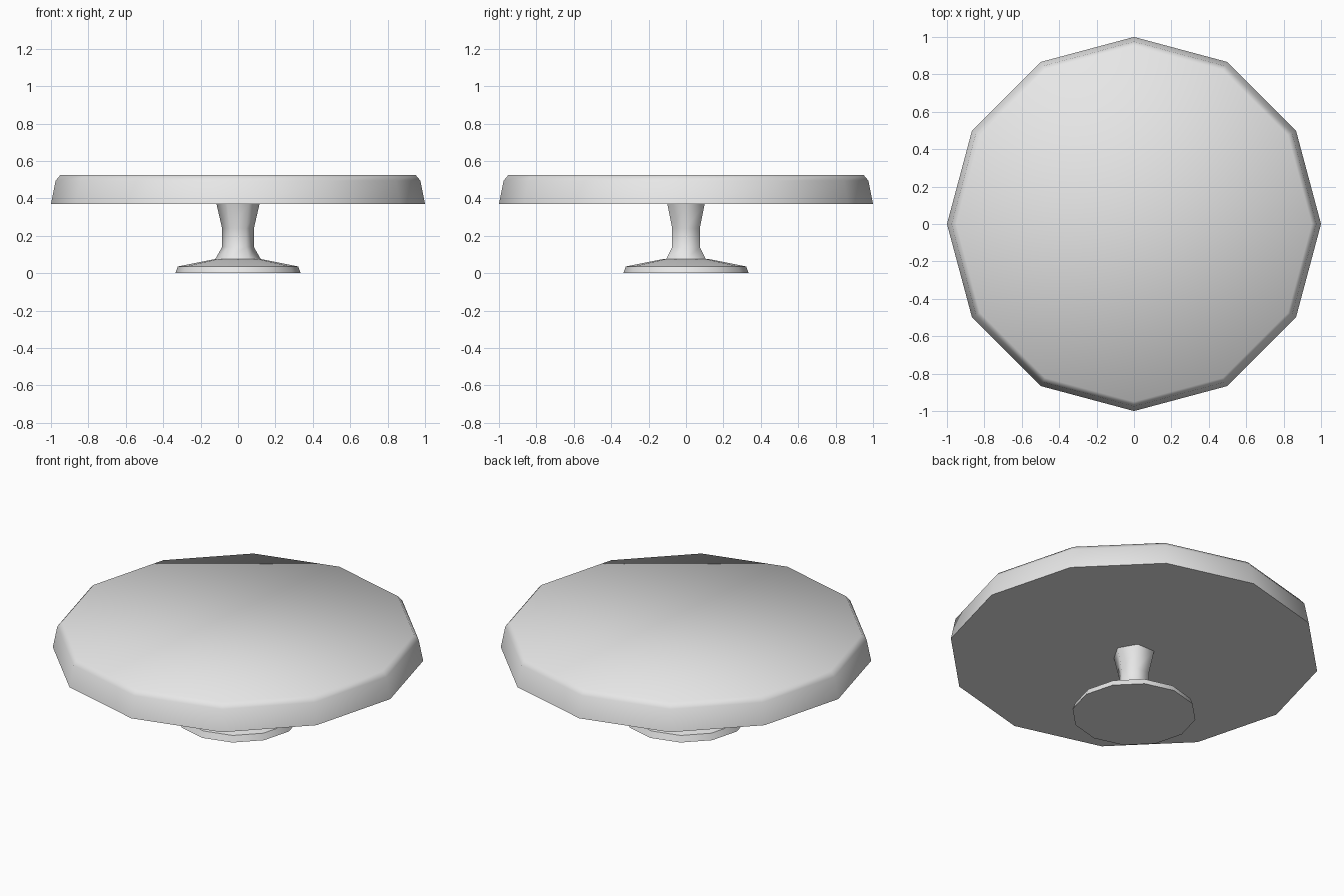
import bpy, bmesh
from math import cos, sin, pi, radians

if "Cube" in bpy.data.objects:
    bpy.data.objects.remove(bpy.data.objects["Cube"], do_unlink=True)

grey = bpy.data.materials.new("light grey")
grey.use_nodes = True
colour = (0.8, 0.8, 0.8, 1)
grey.diffuse_color = colour
grey.node_tree.nodes["Principled BSDF"].inputs["Base Color"].default_value = colour


def lathe(name, profile, sides, smooth_angle):
    """Closed solid of revolution from (radius, height) points, bottom to top."""
    bm = bmesh.new()
    rings = [[bm.verts.new((r * cos(2 * pi * i / sides), r * sin(2 * pi * i / sides), z))
              for i in range(sides)] for r, z in profile]
    for low, high in zip(rings, rings[1:]):
        for i in range(sides):
            j = (i + 1) % sides
            bm.faces.new((low[i], low[j], high[j], high[i]))
    bm.faces.new(rings[0][::-1])
    bm.faces.new(rings[-1])
    mesh = bpy.data.meshes.new(name)
    bm.to_mesh(mesh)
    bm.free()
    mesh.materials.append(grey)
    obj = bpy.data.objects.new(name, mesh)
    bpy.context.collection.objects.link(obj)
    bpy.ops.object.select_all(action='DESELECT')
    obj.select_set(True)
    bpy.context.view_layer.objects.active = obj
    bpy.ops.object.shade_smooth_by_angle(angle=radians(smooth_angle))


# Wide round top with a softened rim
lathe("table_top", [(1, 0.37), (0.975, 0.495), (0.95, 0.525)], 12, 60)
# Six-sided stem, waisted in the middle
lathe("stem", [(0.122, 0.075), (0.085, 0.14), (0.085, 0.24), (0.115, 0.37)], 6, 80)
# Low sloping foot
lathe("base", [(0.335, 0), (0.322, 0.036), (0.12, 0.076)], 12, 40)
